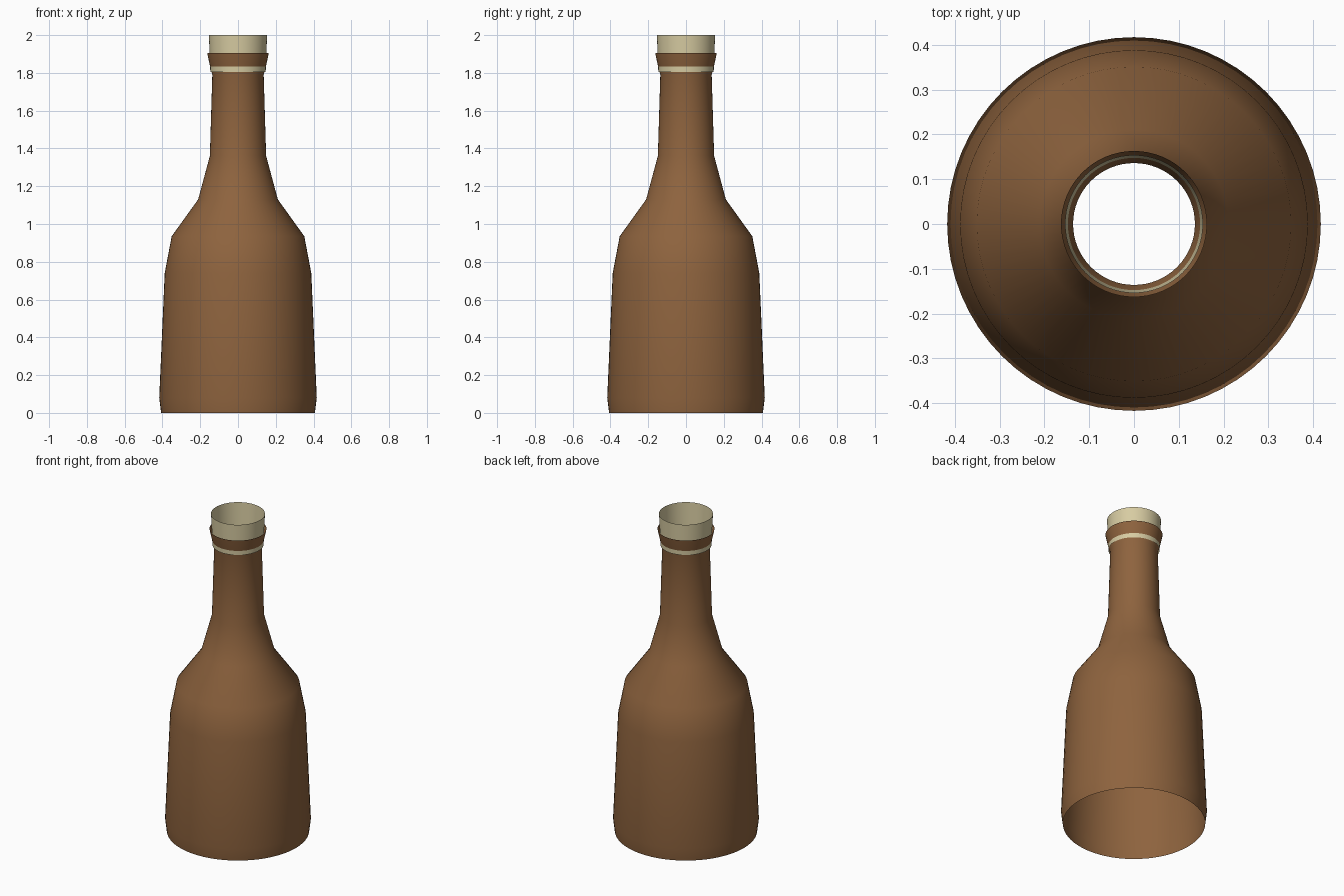
import bpy, bmesh, math

if "Cube" in bpy.data.objects:
    bpy.data.objects.remove(bpy.data.objects["Cube"])

SEGMENTS = 64


def material(name, color):
    m = bpy.data.materials.new(name)
    m.diffuse_color = color
    m.use_nodes = True
    m.node_tree.nodes["Principled BSDF"].inputs["Base Color"].default_value = m.diffuse_color
    return m


def lathe(name, profile, mat):
    """Spin an open (radius, height) profile round the z axis."""
    bm = bmesh.new()
    rings = []
    for r, z in profile:
        rings.append([bm.verts.new((r * math.cos(2 * math.pi * i / SEGMENTS),
                                    r * math.sin(2 * math.pi * i / SEGMENTS), z))
                      for i in range(SEGMENTS)])
    for low, high in zip(rings, rings[1:]):
        for i in range(SEGMENTS):
            j = (i + 1) % SEGMENTS
            face = bm.faces.new((low[i], low[j], high[j], high[i]))
            face.smooth = True
    mesh = bpy.data.meshes.new(name)
    bm.to_mesh(mesh)
    bm.free()
    mesh.materials.append(mat)
    obj = bpy.data.objects.new(name, mesh)
    bpy.context.collection.objects.link(obj)
    return obj


brown = material("brown_glass", (0.27, 0.125, 0.048, 1))
cream = material("cream_collar", (0.68, 0.60, 0.36, 1))

# Open-bottomed body, shoulder, neck and flared lip
lathe("bottle_body", [(0.407, 0.0), (0.417, 0.08), (0.388, 0.74), (0.351, 0.935),
                      (0.211, 1.13), (0.149, 1.36), (0.136, 1.79),
                      (0.147, 1.83), (0.163, 1.905)], brown)

# Slightly tapered open collar, poking through the lip
lathe("mouth_collar", [(0.1465, 1.805), (0.154, 2.0)], cream)
